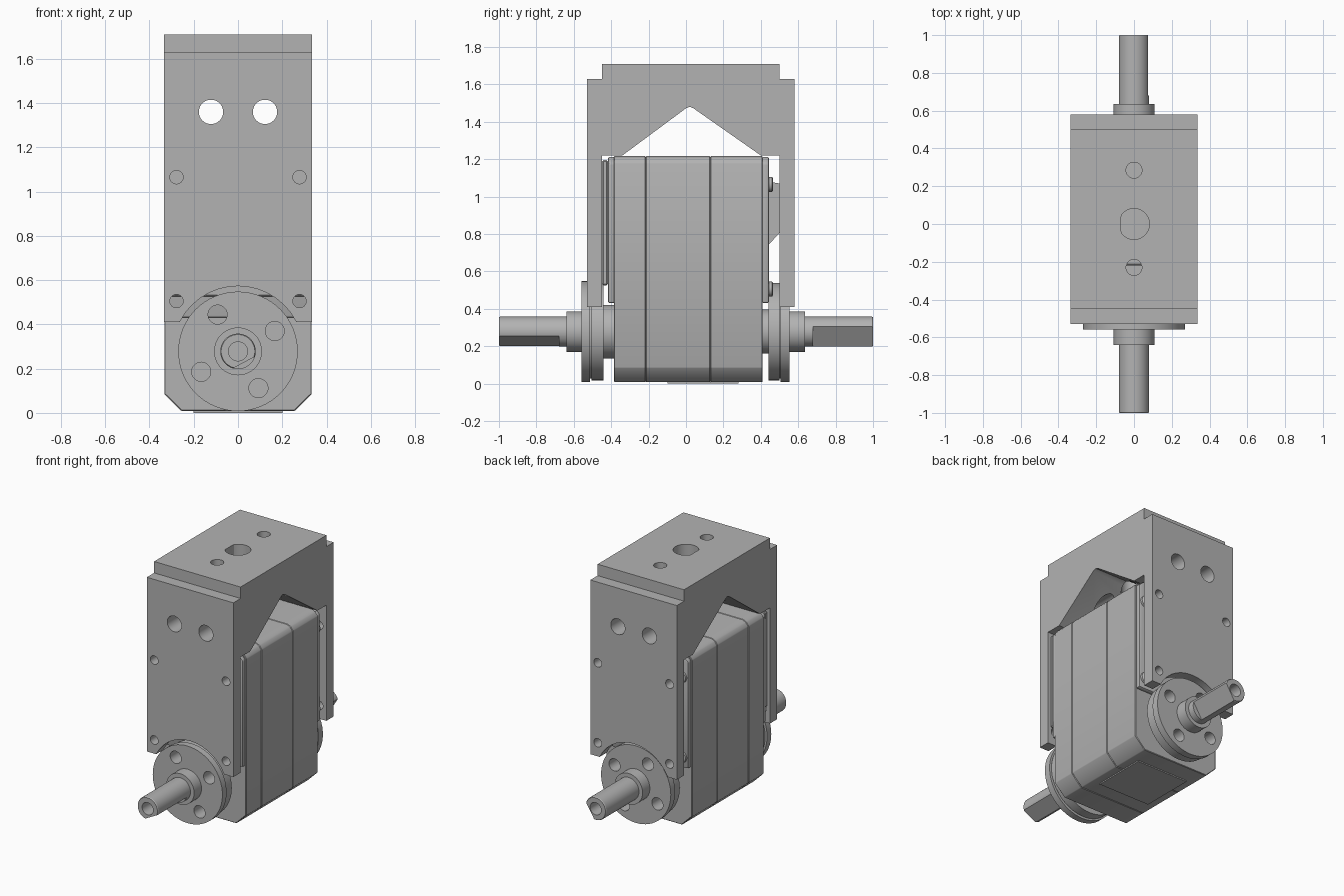
import bpy, bmesh, math
from mathutils import Matrix, Vector

cube = bpy.data.objects.get("Cube")
if cube:
    bpy.data.objects.remove(cube, do_unlink=True)

grey = bpy.data.materials.new("plain_grey")
grey.use_nodes = True
colour = (0.45, 0.45, 0.45, 1)
grey.diffuse_color = colour
grey.node_tree.nodes["Principled BSDF"].inputs["Base Color"].default_value = colour

AXLE_Z = 0.278


def finish(name, bm):
    bmesh.ops.recalc_face_normals(bm, faces=bm.faces)
    mesh = bpy.data.meshes.new(name)
    bm.to_mesh(mesh)
    bm.free()
    ob = bpy.data.objects.new(name, mesh)
    bpy.context.collection.objects.link(ob)
    mesh.materials.append(grey)
    return ob


def activate(ob):
    bpy.ops.object.select_all(action='DESELECT')
    ob.select_set(True)
    bpy.context.view_layer.objects.active = ob


def smooth(ob):
    activate(ob)
    bpy.ops.object.shade_smooth_by_angle(angle=math.radians(30))


def extrude(name, points, axis, a, b):
    """Extrude a closed profile along x (points are y,z) or y (points are x,z)."""
    place = (lambda p: (a, p[0], p[1])) if axis == 'X' else (lambda p: (p[0], a, p[1]))
    bm = bmesh.new()
    face = bm.faces.new([bm.verts.new(place(p)) for p in points])
    moved = bmesh.ops.extrude_face_region(bm, geom=[face])["geom"]
    step = Vector((b - a, 0, 0)) if axis == 'X' else Vector((0, b - a, 0))
    bmesh.ops.translate(bm, vec=step, verts=[v for v in moved if isinstance(v, bmesh.types.BMVert)])
    return finish(name, bm)


def box(name, x, y, z):
    return extrude(name, [(x[0], z[0]), (x[1], z[0]), (x[1], z[1]), (x[0], z[1])], 'Y', *y)


def lathe(name, steps, x=0, z=AXLE_Z, sides=64):
    """Stepped solid around an axis along y; steps are (y, radius)."""
    bm = bmesh.new()
    rings = []
    for y, r in steps:
        rings.append([bm.verts.new((x + r * math.cos(k * math.tau / sides), y,
                                    z + r * math.sin(k * math.tau / sides))) for k in range(sides)])
    for p, q in zip(rings, rings[1:]):
        for k in range(sides):
            j = (k + 1) % sides
            bm.faces.new((p[k], p[j], q[j], q[k]))
    bm.faces.new(rings[0])
    bm.faces.new(rings[-1])
    return finish(name, bm)


def rod(x, z, r, y0, y1):
    return lathe("cutter", [(y0, r), (y1, r)], x, z, 40)


def cut(ob, cutters):
    for c in cutters:
        c.hide_render = True
        m = ob.modifiers.new("cut", 'BOOLEAN')
        m.operation, m.solver, m.object = 'DIFFERENCE', 'EXACT', c
        activate(ob)
        bpy.ops.object.modifier_apply(modifier=m.name)
        bpy.data.objects.remove(c, do_unlink=True)


def bevel(ob, width, segments=1):
    m = ob.modifiers.new("bevel", 'BEVEL')
    m.width, m.segments, m.limit_method = width, segments, 'ANGLE'
    activate(ob)
    bpy.ops.object.modifier_apply(modifier=m.name)


# Bracket: two side plates joined by a block with a gabled opening
profile = [(-.53, .41), (-.45, .41), (-.45, 1.22), (-.34, 1.22), (0, 1.472), (.02, 1.48),
           (.04, 1.472), (.4, 1.22), (.5, 1.22), (.5, .41), (.58, .41), (.58, 1.63),
           (.5, 1.63), (.5, 1.71), (-.45, 1.71), (-.45, 1.63), (-.53, 1.63)]
bracket = extrude("bracket", profile, 'X', -.335, .335)
cutters = [rod(0, AXLE_Z, .295, -.8, .8)]
for side in (-1, 1):
    cutters.append(rod(side * .122, 1.36, .055, -.8, .8))
    for z in (.505, 1.065):
        cutters.append(rod(side * .278, z, .03, -.8, .8))

# Top holes, the middle one with a flat side
for y, r in ((.285, .042), (0, .082), (-.23, .042)):
    bm = bmesh.new()
    bmesh.ops.create_cone(bm, cap_ends=True, segments=40, radius1=r, radius2=r, depth=.8,
                          matrix=Matrix.Translation((0, y, 1.6)))
    for v in bm.verts:
        v.co.x = max(v.co.x, -.068)
    bmesh.ops.remove_doubles(bm, verts=bm.verts, dist=.0001)
    cutters.append(finish("cutter", bm))
cut(bracket, cutters)
smooth(bracket)

# Motor case in three stacked sections with chamfered lower corners
W = .333
outline = [(-.255, .008), (.255, .008), (W, .085), (W, 1.18), (.315, 1.205), (.29, 1.216),
           (-.29, 1.216), (-.315, 1.205), (-W, 1.18), (-W, .085)]
for name, a, b in (("case_front", -.385, -.215), ("case_middle", -.215, .13), ("case_back", .13, .41)):
    part = extrude(name, outline, 'Y', a, b)
    bevel(part, .004)
    smooth(part)
bottom_label = box("bottom_label", (-.2, .2), (-.1, .28), (0, .01))

# Raised upper covers on both ends of the case
for name, y0, y1 in (("front_cover", -.38, -.418), ("back_cover", .405, .445)):
    cover = extrude(name, [(-.328, .43), (.328, .43), (.328, 1.18), (.29, 1.213),
                           (-.29, 1.213), (-.328, 1.18)], 'Y', y0, y1)
    bevel(cover, .012, 2)
    smooth(cover)
front_panel = box("front_panel", (-.318, .318), (-.449, -.417), (.525, 1.195))
bevel(front_panel, .008)
cable_hump = extrude("cable_hump", [(.44, .74), (.499, .805), (.499, 1.07), (.44, 1.08)], 'X', -.2, .2)

# Screw heads at the back corners
for side in (-1, 1):
    for z in (.505, 1.065):
        smooth(lathe("back_screw", [(.44, .04), (.46, .04), (.466, .032)], side * .278, z, 24))

# Horns and hollow shafts, one per end; each shaft has a ground flat
ends = (("front", -1, (.38, .44, .505, .512, .558, .64), .143, -62, .057),
        ("back", 1, (.405, .44, .5, .506, .554, .635), .118, -32, .05))
for name, s, (a, b, c, d, e, f), hub, angle, flat in ends:
    horn = lathe(name + "_horn", [(s * y, r) for y, r in (
        (a, hub), (b, hub), (b, .26), (c, .26), (c, .25), (d, .25), (d, .27), (e, .27),
        (e, .108), (f, .108))])
    holes = []
    for k in range(4):
        t = math.radians(29 + 90 * k)
        holes.append(rod(.19 * math.cos(t), AXLE_Z + .19 * math.sin(t), .043, s * .43, s * .7))
    cut(horn, holes)
    smooth(horn)

    shaft = lathe(name + "_shaft", [(s * y, r) for y, r in ((.6, .08), (.994, .08), (1, .076))])
    t = math.radians(angle)
    bm = bmesh.new()
    bmesh.ops.create_cube(bm, size=1)
    bmesh.ops.scale(bm, vec=(.1, .4, .3), verts=bm.verts)
    bmesh.ops.translate(bm, vec=(flat + .05, s * .88, 0), verts=bm.verts)
    bmesh.ops.rotate(bm, cent=(0, 0, 0), matrix=Matrix.Rotation(-t, 3, 'Y'), verts=bm.verts)
    bmesh.ops.translate(bm, vec=(0, 0, AXLE_Z), verts=bm.verts)
    cut(shaft, [finish("cutter", bm), rod(0, AXLE_Z, .043, s * .8, s * 1.1)])
    smooth(shaft)
